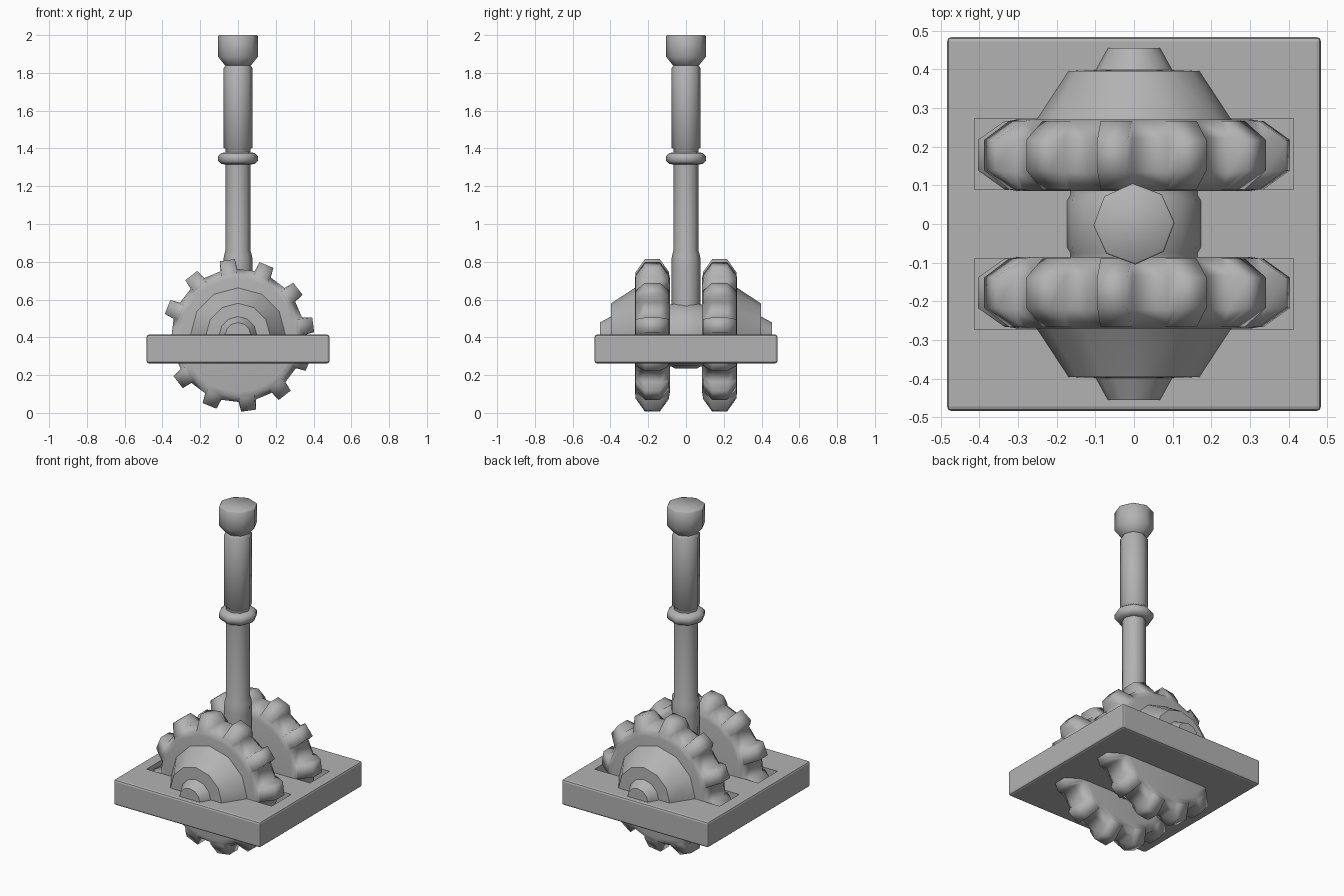
import bpy, bmesh
from math import sin, cos, pi, radians, hypot, atan2, degrees

if "Cube" in bpy.data.objects:
    bpy.data.objects.remove(bpy.data.objects["Cube"])

AXLE_Z = 0.41
STEEL = bpy.data.materials.new("dark_steel")
STEEL.diffuse_color = (0.45, 0.45, 0.45, 1)
STEEL.use_nodes = True
STEEL.node_tree.nodes["Principled BSDF"].inputs["Base Color"].default_value = STEEL.diffuse_color


def finish(name, bm, smooth=40):
    bmesh.ops.recalc_face_normals(bm, faces=bm.faces)
    mesh = bpy.data.meshes.new(name)
    bm.to_mesh(mesh)
    bm.free()
    mesh.materials.append(STEEL)
    ob = bpy.data.objects.new(name, mesh)
    bpy.context.collection.objects.link(ob)
    if smooth:
        bpy.ops.object.select_all(action='DESELECT')
        ob.select_set(True)
        bpy.context.view_layer.objects.active = ob
        bpy.ops.object.shade_smooth_by_angle(angle=radians(smooth))
    return ob


def lathe(profile, sides, phase=0.0, axis='Z', centre=(0, 0, 0)):
    """Closed turned solid from (radius, height) points."""
    bm = bmesh.new()
    rings = []
    for r, h in profile:
        ring = []
        for i in range(sides):
            a = phase + 2 * pi * i / sides
            u, v = r * cos(a), r * sin(a)
            p = (u, v, h) if axis == 'Z' else (u, h, v)
            ring.append(bm.verts.new([p[k] + centre[k] for k in range(3)]))
        rings.append(ring)
    for a, b in zip(rings, rings[1:]):
        for i in range(sides):
            j = (i + 1) % sides
            bm.faces.new((a[i], a[j], b[j], b[i]))
    bm.faces.new(rings[0])
    bm.faces.new(rings[-1])
    return bm


def box(name, size, loc, bevel=0):
    bm = bmesh.new()
    bmesh.ops.create_cube(bm, size=1)
    bmesh.ops.scale(bm, vec=size, verts=bm.verts)
    bmesh.ops.translate(bm, vec=loc, verts=bm.verts)
    if bevel:
        bmesh.ops.bevel(bm, geom=bm.edges[:], offset=bevel, segments=2,
                        affect='EDGES', profile=0.5)
    return finish(name, bm, 0)


def extrude_teeth(bm, yc):
    """Pull every second rim segment outwards into a tapered tooth."""
    rim = []
    for f in bm.faces:
        if len(f.verts) != 4 or min(hypot(v.co.x, v.co.z - AXLE_Z) for v in f.verts) < .315:
            continue
        c = f.calc_center_median()
        if round((degrees(atan2(c.z - AXLE_Z, c.x)) - 8) / 15) % 2 == 0:
            rim.append(f)
    geom = bmesh.ops.extrude_face_region(bm, geom=rim)["geom"]
    bmesh.ops.delete(bm, geom=rim, context='FACES')
    for v in [g for g in geom if isinstance(g, bmesh.types.BMVert)]:
        x, z = v.co.x, v.co.z - AXLE_Z
        r, a = hypot(x, z), atan2(z, x)
        mid = radians(8 + 30 * round((degrees(a) - 8) / 30))
        outer = abs(v.co.y - yc) < .06
        r += .052 if outer else .012
        a = mid + (a - mid) * (.75 if outer else .93)
        v.co.x, v.co.z = r * cos(a), AXLE_Z + r * sin(a)
        if outer:
            v.co.y = yc + (v.co.y - yc) * .9


# base plate with two wheel pockets
plate = box("base_plate", (0.968, 0.968, 0.152), (0, 0, 0.338), 0.012)
for side, label in ((-1, "front"), (1, "back")):
    cutter = box(label + "_pocket_cutter", (0.826, 0.183, 0.2), (0, side * 0.181, 0.38))
    cutter.hide_render = True
    cutter.hide_viewport = True
    mod = plate.modifiers.new(label + "_pocket", 'BOOLEAN')
    mod.operation = 'DIFFERENCE'
    mod.solver = 'EXACT'
    mod.object = cutter

for side, label in ((-1, "front"), (1, "back")):
    # toothed wheel, softly shaded all over
    yc = side * 0.178
    wheel = lathe([(.300, -.093), (.322, -.089), (.352, -.044), (.352, .044),
                   (.322, .089), (.300, .093)], 24, radians(0.5), 'Y', (0, yc, AXLE_Z))
    extrude_teeth(wheel, yc)
    finish(label + "_wheel", wheel, 120)

    # stepped half hub, cut off inside the plate
    hub = lathe([(.268, side * .25), (.252, side * .271), (.17, side * .396),
                 (.10, side * .398), (.068, side * .456)],
                12, 0, 'Y', (0, 0, AXLE_Z))
    bmesh.ops.bisect_plane(hub, geom=hub.verts[:] + hub.edges[:] + hub.faces[:],
                           plane_co=(0, 0, 0.36), plane_no=(0, 0, 1),
                           clear_inner=True)
    bmesh.ops.holes_fill(hub, edges=[e for e in hub.edges if e.is_boundary])
    finish(label + "_hub", hub, 35)

# drum between the wheels
finish("axle_drum", lathe([(.165, -.1), (.165, -.075), (.174, -.06), (.174, .06),
                           (.165, .075), (.165, .1)], 16, 0, 'Y', (0, 0, AXLE_Z)))

# lever with collar, grip and end cap
finish("lever", lathe([(.075, .45), (.078, .78), (.075, .83), (.066, .86),
                       (.066, 1.315), (.09, 1.318), (.105, 1.335), (.105, 1.36),
                       (.09, 1.375), (.066, 1.38), (.066, 1.395), (.077, 1.405),
                       (.077, 1.825), (.066, 1.84), (.073, 1.845), (.105, 1.885),
                       (.105, 1.995), (.1, 2.0)], 8, radians(2)), 50)
